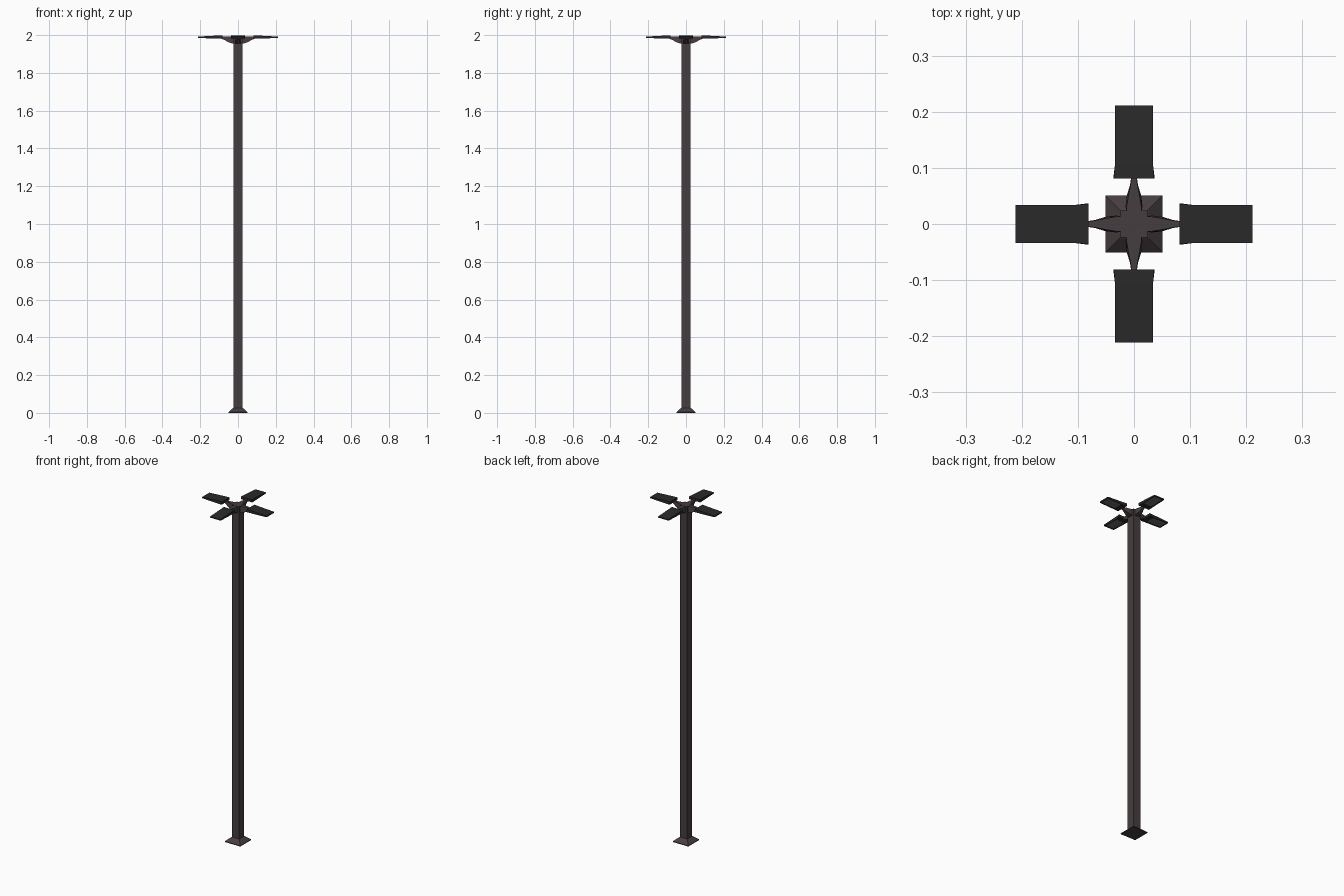
import bpy, bmesh, math
from mathutils import Matrix

if "Cube" in bpy.data.objects:
    bpy.data.objects.remove(bpy.data.objects["Cube"])


def material(name, rgb):
    m = bpy.data.materials.new(name)
    m.diffuse_color = (*rgb, 1)
    m.use_nodes = True
    m.node_tree.nodes["Principled BSDF"].inputs["Base Color"].default_value = m.diffuse_color
    return m


bronze = material("bronze_paint", (0.062, 0.048, 0.050))
black = material("black_housing", (0.023, 0.023, 0.023))
glass = material("lens_grey", (0.14, 0.14, 0.14))


def finish(name, bm, mats, angle=0):
    bmesh.ops.recalc_face_normals(bm, faces=bm.faces[:])
    bm.transform(Matrix.Rotation(angle, 4, 'Z'))
    me = bpy.data.meshes.new(name)
    bm.to_mesh(me)
    bm.free()
    for m in mats:
        me.materials.append(m)
    ob = bpy.data.objects.new(name, me)
    bpy.context.collection.objects.link(ob)
    return ob


def loft(rings):
    """Skin a list of four-point rings and cap both ends."""
    bm = bmesh.new()
    loops = [[bm.verts.new(p) for p in r] for r in rings]
    for a, b in zip(loops, loops[1:]):
        for i in range(4):
            j = (i + 1) % 4
            bm.faces.new((a[i], a[j], b[j], b[i]))
    bm.faces.new(loops[0])
    bm.faces.new(loops[-1])
    return bm


def square(z, h):
    return [(-h, -h, z), (h, -h, z), (h, h, z), (-h, h, z)]


def section(x, w_low, w_high, z_low, z_high):
    return [(x, -w_low, z_low), (x, w_low, z_low), (x, w_high, z_high), (x, -w_high, z_high)]


# Square pole and flared base cover
finish("pole", loft([square(0.0, 0.024), square(1.993, 0.024)]), [bronze])
finish("base_cover", loft([square(0, 0.051), square(0.004, 0.051),
                           square(0.025, 0.027), square(0.027, 0.024)]), [bronze])

# Four tapered arms with flat lamp heads
for k in range(4):
    turn = k * math.pi / 2
    arm = loft([section(0.022, 0.014, 0.014, 1.955, 1.992),
                section(0.032, 0.015, 0.013, 1.956, 1.992),
                section(0.050, 0.013, 0.010, 1.962, 1.992),
                section(0.070, 0.007, 0.006, 1.973, 1.992),
                section(0.092, 0.004, 0.004, 1.983, 1.992)])
    finish(f"arm_{k + 1}", arm, [bronze], turn)

    head = loft([section(0.081, 0.037, 0.036, 1.982, 1.998),
                 section(0.105, 0.034, 0.034, 1.981, 1.998),
                 section(0.211, 0.034, 0.034, 1.985, 1.992)])
    # Recessed lens in the underside
    head.normal_update()
    under = min((f for f in head.faces if f.calc_center_median().x > 0.12),
                key=lambda f: f.calc_center_median().z)
    bmesh.ops.recalc_face_normals(head, faces=head.faces[:])
    bmesh.ops.inset_region(head, faces=[under], thickness=0.008)
    bmesh.ops.inset_region(head, faces=[under], thickness=0.001, depth=-0.002)
    under.material_index = 1
    finish(f"lamp_head_{k + 1}", head, [black, glass], turn)
